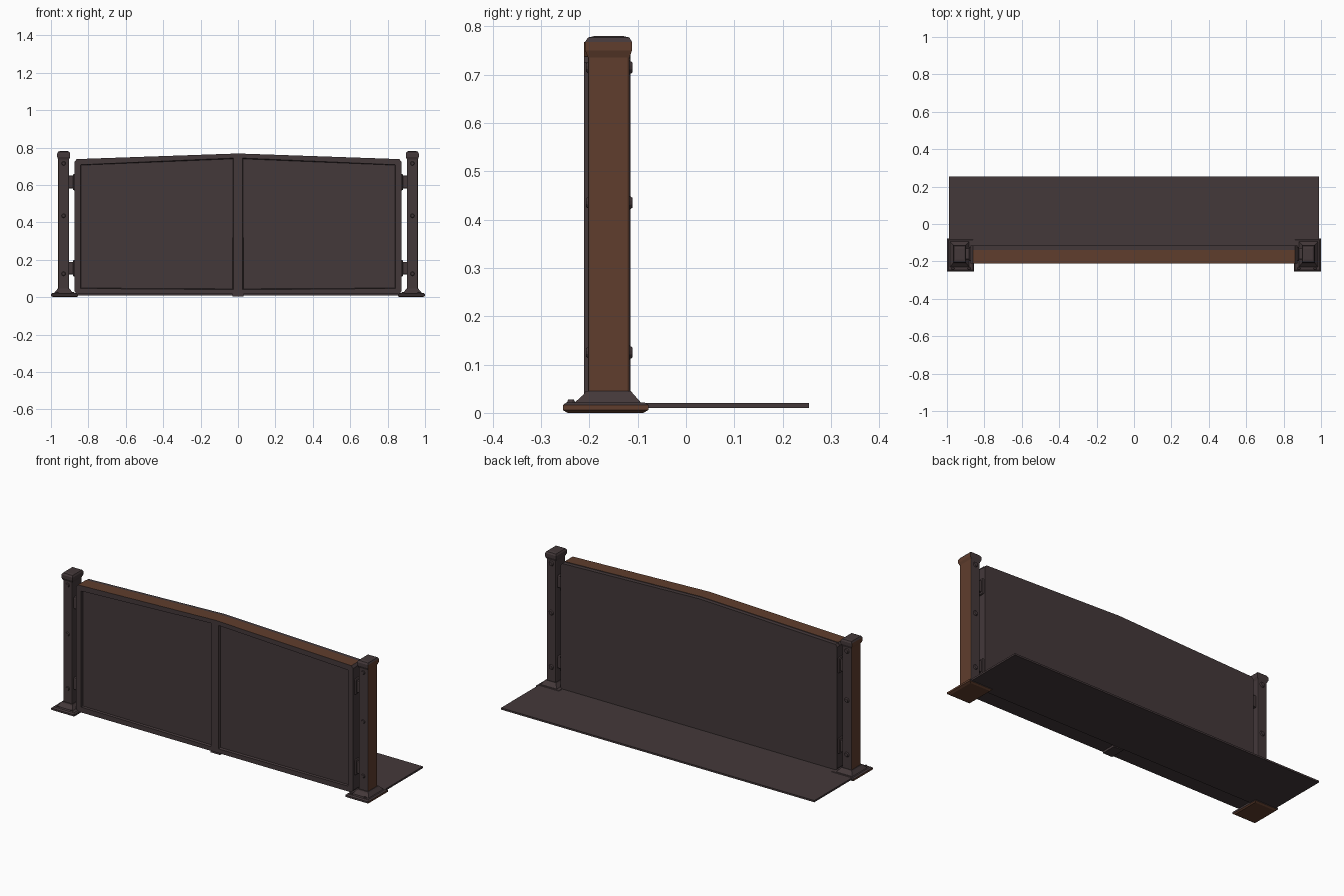
import bpy, bmesh, math
from mathutils import Vector

if "Cube" in bpy.data.objects:
    bpy.data.objects.remove(bpy.data.objects["Cube"])


def material(name, rgb):
    m = bpy.data.materials.new(name)
    m.diffuse_color = (*rgb, 1)
    m.use_nodes = True
    m.node_tree.nodes["Principled BSDF"].inputs["Base Color"].default_value = m.diffuse_color
    return m


MATS = [material("dark_iron", (0.057, 0.040, 0.042)),
        material("rust_brown", (0.115, 0.047, 0.026))]


def finish(name, bm, rule=None, bevel=0.0):
    """Bevel, recalculate normals, colour by rule (face -> bool), make object."""
    if bevel:
        bmesh.ops.bevel(bm, geom=bm.edges[:], offset=bevel, segments=2,
                        profile=0.5, affect='EDGES', clamp_overlap=True)
    bmesh.ops.recalc_face_normals(bm, faces=bm.faces[:])
    bm.normal_update()
    for f in bm.faces:
        f.material_index = 1 if rule and rule(f) else 0
    me = bpy.data.meshes.new(name)
    bm.to_mesh(me)
    bm.free()
    ob = bpy.data.objects.new(name, me)
    for m in MATS:
        me.materials.append(m)
    bpy.context.collection.objects.link(ob)
    return ob


def loft(name, rings, rule=None, bevel=0.0):
    """Stack of rectangles (x0, x1, y0, y1, z) joined into a closed solid."""
    bm = bmesh.new()
    loops = []
    for x0, x1, y0, y1, z in rings:
        x0, x1 = min(x0, x1), max(x0, x1)
        loops.append([bm.verts.new(p) for p in
                      ((x0, y0, z), (x1, y0, z), (x1, y1, z), (x0, y1, z))])
    for a, b in zip(loops, loops[1:]):
        for i in range(4):
            j = (i + 1) % 4
            bm.faces.new((a[i], a[j], b[j], b[i]))
    bm.faces.new(loops[0][::-1])
    bm.faces.new(loops[-1])
    return finish(name, bm, rule, bevel)


def box(name, x0, x1, y0, y1, z0, z1, rule=None, bevel=0.0):
    return loft(name, [(x0, x1, y0, y1, z0), (x0, x1, y0, y1, z1)], rule, bevel)


def slab(name, outline, y0, y1, rule=None, frame=0.0):
    """Extrude an x-z outline along y, optionally with a recessed front panel."""
    bm = bmesh.new()
    front = bm.faces.new([bm.verts.new((x, y0, z)) for x, z in outline])
    new = bmesh.ops.extrude_face_region(bm, geom=[front], use_keep_orig=True)
    for v in new['geom']:
        if isinstance(v, bmesh.types.BMVert):
            v.co.y = y1
    bmesh.ops.recalc_face_normals(bm, faces=bm.faces[:])
    if frame:
        face = min(bm.faces, key=lambda f: f.calc_center_median().y)
        bmesh.ops.inset_region(bm, faces=[face], thickness=frame)
        bmesh.ops.inset_region(bm, faces=[face], thickness=0.006)
        for v in face.verts:
            v.co.y += 0.012
    return finish(name, bm, rule)


def bolt(name, loc, axis, r, h):
    bm = bmesh.new()
    bmesh.ops.create_cone(bm, cap_ends=True, segments=10, radius1=r,
                          radius2=r * 0.65, depth=h)
    rot = Vector((0, 0, 1)).rotation_difference(Vector(axis)).to_matrix()
    bmesh.ops.rotate(bm, verts=bm.verts[:], cent=(0, 0, 0), matrix=rot)
    bmesh.ops.translate(bm, verts=bm.verts[:], vec=loc)
    return finish(name, bm)


# Ground sheet behind the barrier
box("floor_sheet", -0.988, 0.988, -0.12, 0.255, 0.010, 0.020)

for s, side in ((-1, "left"), (1, "right")):
    def outward(f, s=s):
        return f.normal.x * s > 0.7

    # Gate leaf with framed recess, rusted top, and dark back sheet
    def shape(top_drop=0.0, s=s):
        return [(0, 0.016), (0.862 * s, 0.016), (0.873 * s, 0.03),
                (0.873 * s, 0.725 - top_drop), (0.862 * s, 0.738 - top_drop),
                (0, 0.768 - top_drop)]
    slab(side + "_leaf", shape(), -0.211, -0.138,
         lambda f: f.normal.z > 0.9 and f.calc_center_median().z > 0.5, 0.034)
    slab(side + "_back_sheet", shape(0.003), -0.138, -0.115)

    # Post with a worn, brown outer face
    box(side + "_post", 0.903 * s, 0.962 * s, -0.203, -0.117, 0.02, 0.755,
        outward, 0.005)
    # Rounded cap
    loft(side + "_post_cap",
         [(x0 * s, x1 * s, y0, y1, z) for x0, x1, y0, y1, z in (
             (0.903, 0.962, -0.203, -0.117, 0.736),
             (0.897, 0.967, -0.209, -0.112, 0.750),
             (0.897, 0.967, -0.209, -0.112, 0.768),
             (0.902, 0.962, -0.203, -0.117, 0.777),
             (0.910, 0.954, -0.190, -0.130, 0.780))],
         lambda f, s=s: outward(f, s) and f.calc_center_median().z < 0.765)
    # Base plate and flared foot
    loft(side + "_base_plate",
         [(x0 * s, x1 * s, y0, y1, z) for x0, x1, y0, y1, z in (
             (0.862, 0.988, -0.245, -0.088, 0.000),
             (0.855, 1.000, -0.255, -0.078, 0.006),
             (0.855, 1.000, -0.255, -0.078, 0.016),
             (0.862, 0.992, -0.247, -0.086, 0.022))],
         lambda f, s=s: f.normal.z < -0.5 or outward(f, s))
    loft(side + "_foot_flare",
         [(x0 * s, x1 * s, y0, y1, z) for x0, x1, y0, y1, z in (
             (0.880, 0.985, -0.232, -0.092, 0.020),
             (0.895, 0.970, -0.212, -0.108, 0.038),
             (0.900, 0.965, -0.208, -0.114, 0.045))])
    for i, x in enumerate((0.882, 0.968)):
        bolt(f"{side}_base_bolt_{i}", (x * s, -0.238, 0.024), (0, 0, 1), 0.009, 0.008)

    # Rivets on the back and front of the post
    for i, z in enumerate((0.125, 0.435, 0.715)):
        bolt(f"{side}_back_rivet_{i}", (0.932 * s, -0.115, z), (0, 1, 0), 0.016, 0.008)
        bolt(f"{side}_front_rivet_{i}", (0.932 * s, -0.204, z), (0, -1, 0), 0.013, 0.006)

    # Hinges between leaf and post
    for i, z in enumerate((0.155, 0.615)):
        box(f"{side}_hinge_{i}", 0.862 * s, 0.910 * s, -0.190, -0.130,
            z - 0.034, z + 0.034, None, 0.006)
        box(f"{side}_hinge_strap_{i}", 0.862 * s, 0.882 * s, -0.198, -0.122,
            z - 0.044, z + 0.044, None, 0.005)

# Centre foot under the meeting edge
box("centre_foot", -0.03, 0.03, -0.205, -0.12, 0.004, 0.02)
